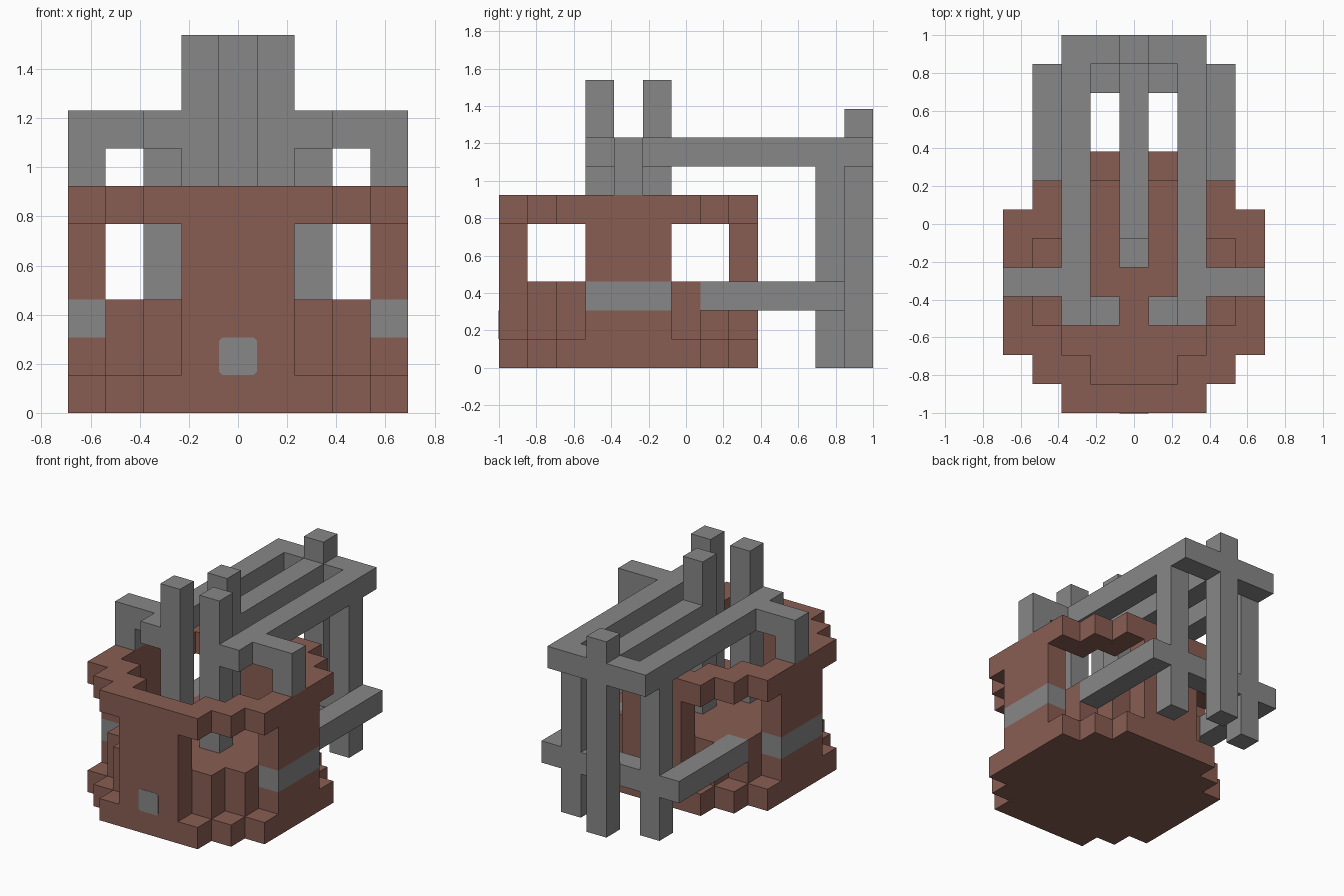
import bpy
import bmesh
import math
from mathutils import Vector

U = 2 / 13  # edge length of one building block

old = bpy.data.objects.get("Cube")
if old:
    bpy.data.objects.remove(old, do_unlink=True)


def make_material(name, colour):
    mat = bpy.data.materials.new(name)
    mat.use_nodes = True
    mat.diffuse_color = (*colour, 1)
    mat.node_tree.nodes["Principled BSDF"].inputs["Base Color"].default_value = (*colour, 1)
    return mat


BROWN = make_material("red_brown", (0.25, 0.11, 0.086))
GREY = make_material("mid_grey", (0.242, 0.242, 0.242))


def add_object(name, bm, mat):
    mesh = bpy.data.meshes.new(name)
    bm.to_mesh(mesh)
    bm.free()
    mesh.materials.append(mat)
    obj = bpy.data.objects.new(name, mesh)
    bpy.context.collection.objects.link(obj)
    return obj


def corner(i, j, k):
    """Block grid to model space; the grid is centred across x."""
    return Vector(((i - 4.5) * U, j * U - 1, k * U))


def block_solid(name, cells, mat):
    """One closed skin around a set of unit blocks."""
    bm = bmesh.new()
    for cell in cells:
        for axis in range(3):
            for side in (0, 1):
                near = list(cell)
                near[axis] += 2 * side - 1
                if tuple(near) in cells:
                    continue
                quad = []
                for a, b in ((0, 0), (1, 0), (1, 1), (0, 1)):
                    p = list(cell)
                    p[axis] += side
                    p[(axis + 1) % 3] += a
                    p[(axis + 2) % 3] += b
                    quad.append(bm.verts.new(corner(*p)))
                bm.faces.new(quad if side else quad[::-1])
    bmesh.ops.remove_doubles(bm, verts=bm.verts[:], dist=U / 100)
    return add_object(name, bm, mat)


def beam(name, lo, hi, mat=GREY):
    """Box filling the grid from block lo to block hi inclusive."""
    a, b = corner(*lo), corner(*(n + 1 for n in hi))
    bm = bmesh.new()
    bmesh.ops.create_cube(bm, size=1)
    for v in bm.verts:
        v.co = Vector([a[n] + (v.co[n] + 0.5) * (b[n] - a[n]) for n in range(3)])
    return add_object(name, bm, mat)


def mirrored_beam(name, lo, hi):
    beam("right_" + name, lo, hi)
    beam("left_" + name, (8 - hi[0], *lo[1:]), (8 - lo[0], *hi[1:]))


# Brown housing: stepped base, inset lower body, four wall panels, stepped rim
def in_housing(dx, dy, k):
    total, widest, narrowest = dx + dy, max(dx, dy), min(dx, dy)
    if k == 0:
        return total <= 6
    if k == 2 and dx == 4:
        return False  # room for the grey side bands
    if k <= 2:
        return total <= 5
    if k <= 4:
        return widest == 4 and narrowest <= 1
    return total <= 6 and (total > 4 or widest == 4)


housing = {(i, j, k) for i in range(9) for j in range(9) for k in range(6)
           if in_housing(abs(i - 4), abs(j - 4), k)}
block_solid("housing", housing, BROWN)

# Grey bands on both sides
mirrored_beam("side_band", (0, 3, 2), (0, 5, 2))

# Front badge: thin plate with clipped corners
bm = bmesh.new()
half, clip = U / 2, U / 12
outline = []
for q in range(4):
    turn = q * math.pi / 2
    for x, z in ((half, half - clip), (half - clip, half)):
        outline.append(bm.verts.new((x * math.cos(turn) - z * math.sin(turn), -1.002,
                                     1.5 * U + x * math.sin(turn) + z * math.cos(turn))))
face = bm.faces.new(outline)
out = bmesh.ops.extrude_face_region(bm, geom=[face])
bmesh.ops.translate(bm, vec=(0, 0.004, 0),
                    verts=[g for g in out["geom"] if isinstance(g, bmesh.types.BMVert)])
bmesh.ops.recalc_face_normals(bm, faces=bm.faces[:])
add_object("front_badge", bm, GREY)

# Tall posts standing on the inner floor
mirrored_beam("front_post", (3, 3, 3), (3, 3, 9))
beam("middle_post", (4, 5, 3), (4, 5, 9))

# Upper frame: long rails, cross arms and rear bar
mirrored_beam("long_rail", (2, 3, 7), (2, 11, 7))
beam("middle_rail", (4, 6, 7), (4, 11, 7))
mirrored_beam("cross_arm", (0, 4, 7), (1, 4, 7))
mirrored_beam("arm_support", (0, 4, 6), (0, 4, 6))
beam("rear_bar", (2, 12, 7), (6, 12, 7))

# Rear legs, with the middle one rising above the bar
mirrored_beam("rear_leg", (2, 11, 0), (2, 11, 6))
beam("rear_middle_leg", (4, 12, 0), (4, 12, 6))
beam("rear_middle_cap", (4, 12, 8), (4, 12, 8))

# Lower frame joining the legs to the housing
mirrored_beam("lower_rail", (1, 7, 2), (1, 11, 2))
beam("lower_crossbar", (2, 11, 2), (6, 11, 2))
